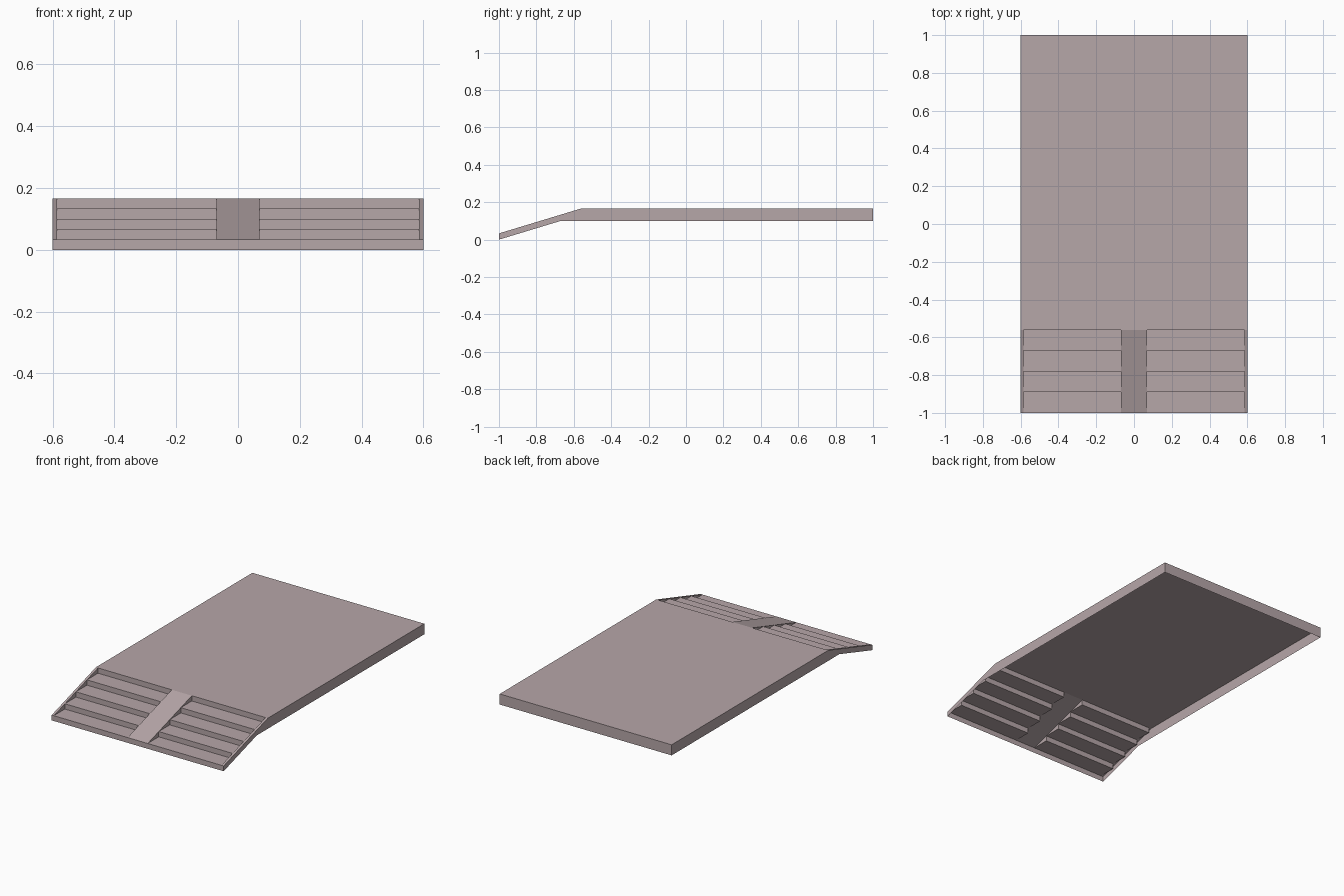
import bpy
import bmesh

cube = bpy.data.objects.get("Cube")
if cube:
    bpy.data.objects.remove(cube, do_unlink=True)

# Main dimensions
HALF_W, RAIL_X, RAMP_X = 0.60, 0.585, 0.07
FRONT, BACK = -1.0, 1.0
STEPS, RISE, RUN = 4, 1 / 30, 0.11
TOP = RISE * (STEPS + 1)
SKIRT = RISE * 3
STAIR_END = FRONT + STEPS * RUN

stone = bpy.data.materials.new("warm_grey_stone")
colour = (0.47, 0.385, 0.395, 1)
stone.diffuse_color = colour
stone.use_nodes = True
stone.node_tree.nodes["Principled BSDF"].inputs["Base Color"].default_value = colour


def make_object(name, faces):
    """Build one thin-shell object from a list of polygons."""
    bm = bmesh.new()
    for face in faces:
        bm.faces.new([bm.verts.new(p) for p in face])
    bmesh.ops.remove_doubles(bm, verts=bm.verts, dist=0.0001)
    mesh = bpy.data.meshes.new(name)
    bm.to_mesh(mesh)
    bm.free()
    mesh.materials.append(stone)
    obj = bpy.data.objects.new(name, mesh)
    bpy.context.collection.objects.link(obj)
    return obj


def sheet(profile, x0, x1):
    """Sweep a (y, z) profile across x; facing up and forward."""
    return [[(x0, *a), (x1, *a), (x1, *b), (x0, *b)]
            for a, b in zip(profile, profile[1:])]


def panel(outline, x, facing):
    """Upright polygon at x, facing +x or -x."""
    pts = [(x, y, z) for y, z in outline]
    return pts if facing > 0 else pts[::-1]


# Platform deck with its back skirt
deck = [(STAIR_END, TOP), (BACK, TOP), (BACK, SKIRT)]
make_object("platform_deck", sheet(deck, -HALF_W, HALF_W))

# Sloping profile shared by the centre ramp and the edge rails
slope = [(FRONT, 0), (FRONT, RISE), (STAIR_END, TOP)]

# Stair profile and the triangles that close each step's ends
stair = [(FRONT, 0)]
teeth = []
for i in range(STEPS):
    y, z = FRONT + i * RUN, RISE * (i + 1)
    stair += [(y, z), (y + RUN, z)]
    teeth.append([(y, z), (y + RUN, z), (y + RUN, z + RISE)])
stair.append((STAIR_END, TOP))

# Centre ramp
ramp = sheet(slope, -RAMP_X, RAMP_X)
for side in (-1, 1):
    ramp += [panel(t, side * RAMP_X, side) for t in teeth]
make_object("centre_ramp", ramp)

# Side skirts, edge rails and stair flights, mirrored
skirt = [(FRONT, 0), (FRONT + 3 * RUN, SKIRT), (BACK, SKIRT),
         (BACK, TOP), (STAIR_END, TOP), (FRONT, RISE)]
for side, label in ((1, "left"), (-1, "right")):
    make_object(label + "_side_skirt", [panel(skirt, side * HALF_W, side)])
    x0, x1 = sorted((side * RAIL_X, side * HALF_W))
    rail = sheet(slope, x0, x1)
    rail += [panel(t, side * RAIL_X, -side) for t in teeth]
    make_object(label + "_stair_rail", rail)
    x0, x1 = sorted((side * RAMP_X, side * RAIL_X))
    make_object(label + "_stair_flight", sheet(stair, x0, x1))
